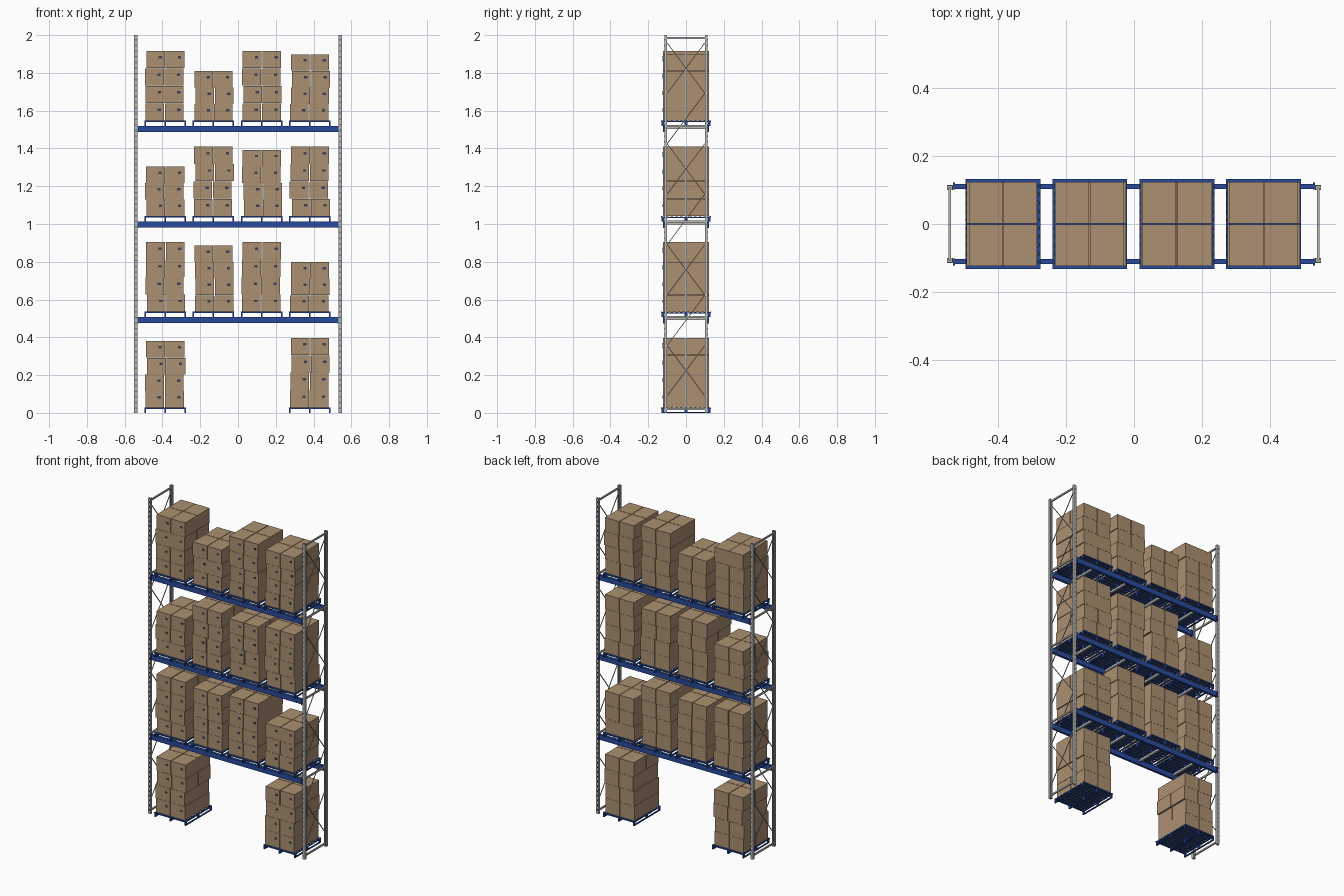
import bpy, bmesh, random
from mathutils import Vector, Matrix

random.seed(4)
cube = bpy.data.objects.get("Cube")
if cube:
    bpy.data.objects.remove(cube, do_unlink=True)


def material(name, rgb):
    m = bpy.data.materials.new(name)
    m.use_nodes = True
    m.diffuse_color = (*rgb, 1)
    m.node_tree.nodes["Principled BSDF"].inputs["Base Color"].default_value = (*rgb, 1)
    return m


STEEL = material("galvanised grey", (0.50, 0.50, 0.49))
BLUE = material("rack blue", (0.022, 0.07, 0.34))
CARD = material("cardboard brown", (0.41, 0.28, 0.165))
DARK = material("dark slate", (0.04, 0.05, 0.08))


def block(bm, centre, size, mat=0):
    """Axis-aligned box with one material slot."""
    m = Matrix.Translation(centre) @ Matrix.Diagonal((*size, 1))
    made = bmesh.ops.create_cube(bm, size=1, matrix=m)
    for f in {f for v in made["verts"] for f in v.link_faces}:
        f.material_index = mat


def rod(bm, a, b, thick):
    """Square bar between two points."""
    a, b = Vector(a), Vector(b)
    d = b - a
    m = (Matrix.Translation((a + b) / 2) @ d.to_track_quat('Z', 'Y').to_matrix().to_4x4()
         @ Matrix.Diagonal((thick, thick, d.length, 1)))
    bmesh.ops.create_cube(bm, size=1, matrix=m)


def finish(bm, name, *mats):
    mesh = bpy.data.meshes.new(name)
    bm.to_mesh(mesh)
    bm.free()
    for m in mats:
        mesh.materials.append(m)
    ob = bpy.data.objects.new(name, mesh)
    bpy.context.scene.collection.objects.link(ob)
    return ob


POST_X, POST_Y, POST_W = 0.541, 0.107, 0.018
LEVELS = [0.507, 1.013, 1.519]
BAYS = [-0.385, -0.13, 0.126, 0.381]
PALLET_H = 0.028

# Uprights: channel posts open toward the inside, with a column of slots
for sx, side in ((-1, "right"), (1, "left")):
    for sy, end in ((-1, "front"), (1, "back")):
        bm = bmesh.new()
        x, y = sx * POST_X, sy * POST_Y
        block(bm, (x, y + sy * 0.006, 1), (POST_W, 0.003, 2))
        for k in (-1, 1):
            block(bm, (x + k * 0.0078, y, 1), (0.0024, 0.015, 2))
            block(bm, (x + k * 0.006, y - sy * 0.0065, 1), (0.006, 0.002, 2))
        for i in range(66):
            block(bm, (x, y + sy * 0.0076, 0.025 + i * 0.03), (0.005, 0.0012, 0.009), 1)
        block(bm, (x, y, 0.002), (POST_W, 0.015, 0.004))
        finish(bm, f"{side}_{end}_upright", STEEL, DARK)

    # End frame bracing: level struts, zigzag and crossed diagonals
    bm = bmesh.new()
    x = sx * POST_X
    for z in (0.02, 0.507, 1.013, 1.519, 1.985):
        block(bm, (x, 0, z), (0.008, 2 * POST_Y, 0.010))
    step = 0.267
    for i in range(7):
        z0 = 0.09 + i * step
        rod(bm, (x, -0.1, z0), (x, 0.1, z0 + step), 0.004)
        if i % 2 == 0:
            rod(bm, (x, 0.1, z0), (x, -0.1, z0 + step), 0.004)
    finish(bm, f"{side}_frame_bracing", STEEL)

# Shelf beams with end hooks, and the cross bars under the pallets
for n, top in enumerate(LEVELS, 1):
    bm = bmesh.new()
    for sy in (-1, 1):
        block(bm, (0, sy * 0.110, top - 0.016), (1.06, 0.015, 0.032))
        for sx in (-1, 1):
            block(bm, (sx * 0.529, sy * 0.112, top - 0.016), (0.006, 0.020, 0.034))
    finish(bm, f"shelf_beams_{n}", BLUE)
    bm = bmesh.new()
    for x in BAYS:
        block(bm, (x, 0, top - 0.009), (0.012, 0.21, 0.012))
    finish(bm, f"shelf_cross_bars_{n}", STEEL)


def pallet(name, x, z):
    bm = bmesh.new()
    # runners, posts and stringers
    for dx in (-0.106, 0, 0.106):
        block(bm, (x + dx, 0, z + 0.003), (0.008, 0.262, 0.006))
        block(bm, (x + dx, 0, z + 0.0225), (0.006, 0.255, 0.005))
        for y in (-0.124, 0, 0.124):
            block(bm, (x + dx, y, z + 0.013), (0.008, 0.014, 0.024))
    # deck slats, wide at the ends
    for i in range(11):
        y = (i - 5) * 0.0248
        wide = 0.016 if i in (0, 10) else 0.013
        block(bm, (x, y, z + 0.0255), (0.220, wide, 0.005))
    # raised lips along front and back edges
    for y in (-0.130, 0.130):
        block(bm, (x, y, z + 0.025), (0.220, 0.005, 0.008))
    finish(bm, name, BLUE)


def carton_stack(name, x, z, top, layers):
    bm = bmesh.new()
    h = (top - z) / layers
    for k in range(layers):
        zc = z + (k + 0.5) * h
        shift = 0 if k == layers - 1 else random.uniform(-0.006, 0.006)
        for sx in (-1, 1):
            xc = x + shift + sx * 0.0515 + random.uniform(-0.001, 0.001)
            for sy in (-1, 1):
                block(bm, (xc, sy * 0.0622, zc), (0.0995, 0.1215, h - 0.0008))
            # printed mark on the front
            block(bm, (xc + 0.024, -0.1231, zc + 0.011), (0.017, 0.0012, 0.013), 1)
    finish(bm, name, CARD, DARK)


# Loads: stack height above the pallet and number of layers in each bay
FULL, SHORT, LOW = (0.370, 4), (0.352, 4), (0.264, 3)
LOADS = [
    (0, [SHORT, None, None, FULL]),
    (LEVELS[0], [FULL, SHORT, FULL, LOW]),
    (LEVELS[1], [LOW, FULL, SHORT, FULL]),
    (LEVELS[2], [FULL, LOW, FULL, SHORT]),
]
for n, (z, row) in enumerate(LOADS):
    for b, (x, load) in enumerate(zip(BAYS, row), 1):
        if load:
            height, layers = load
            base = z + PALLET_H
            pallet(f"pallet_{n}_{b}", x, z)
            carton_stack(f"carton_stack_{n}_{b}", x, base, base + height, layers)
